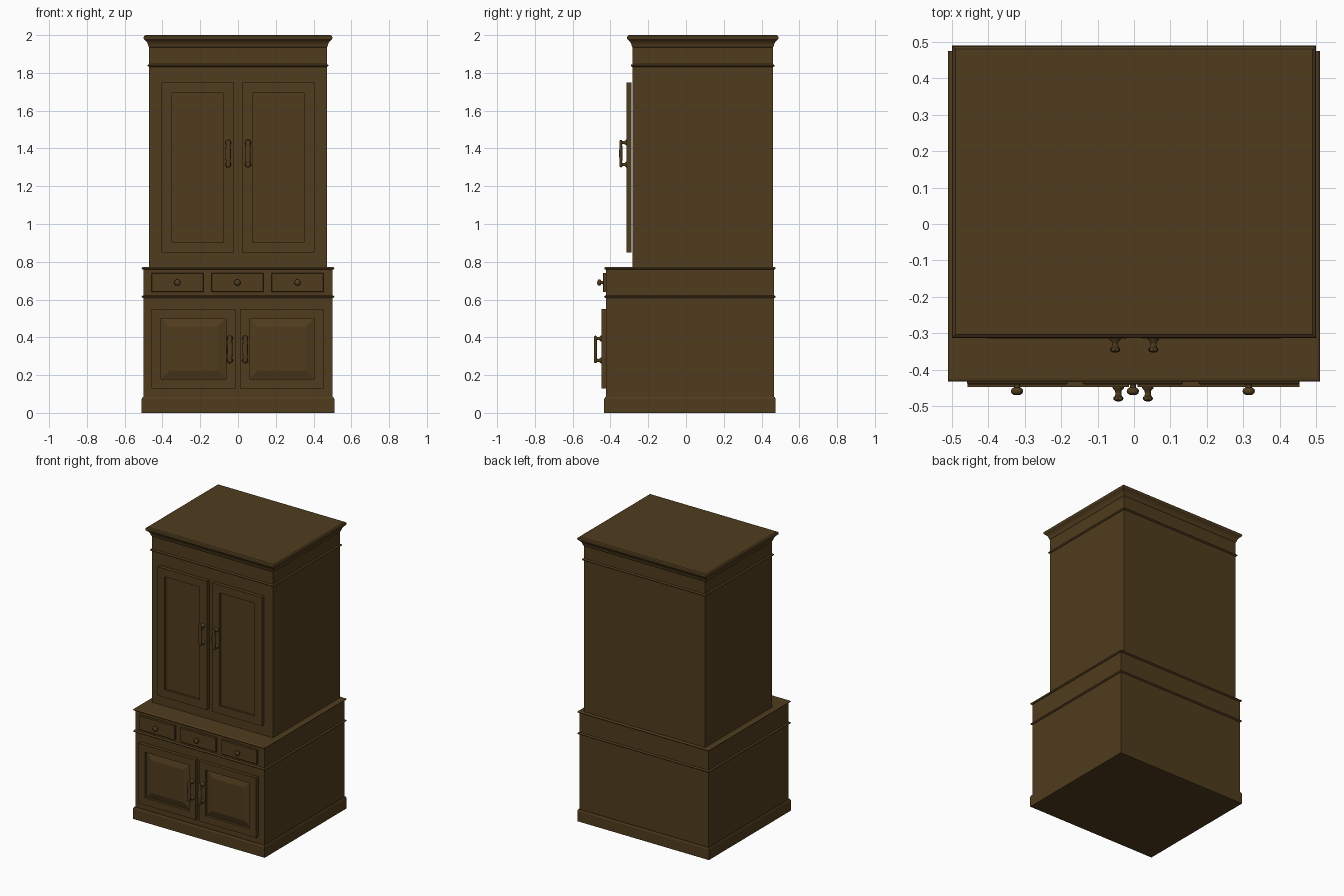
import bpy, bmesh, math
from mathutils import Matrix, Vector

if "Cube" in bpy.data.objects:
    bpy.data.objects.remove(bpy.data.objects["Cube"])

wood = bpy.data.materials.new("dark_wood")
wood.diffuse_color = (0.08, 0.045, 0.013, 1)
wood.use_nodes = True
wood.node_tree.nodes["Principled BSDF"].inputs["Base Color"].default_value = wood.diffuse_color


def finish(bm, name, smooth=False):
    bmesh.ops.recalc_face_normals(bm, faces=bm.faces)
    me = bpy.data.meshes.new(name)
    bm.to_mesh(me)
    bm.free()
    ob = bpy.data.objects.new(name, me)
    bpy.context.collection.objects.link(ob)
    me.materials.append(wood)
    if smooth:
        bpy.context.view_layer.objects.active = ob
        ob.select_set(True)
        bpy.ops.object.shade_smooth_by_angle(angle=math.radians(40))
        ob.select_set(False)
    return ob


def loft(bm, rings):
    rows = [[bm.verts.new(p) for p in r] for r in rings]
    n = len(rows[0])
    for a, b in zip(rows, rows[1:]):
        for i in range(n):
            j = (i + 1) % n
            bm.faces.new((a[i], a[j], b[j], b[i]))
    bm.faces.new(rows[0])
    bm.faces.new(rows[-1])


def carcass(name, hx, y0, y1, profile):
    """Rectangular plan swept up through (outward offset, z) pairs."""
    bm = bmesh.new()
    loft(bm, [[(-hx - o, y0 - o, z), (hx + o, y0 - o, z),
               (hx + o, y1 + o, z), (-hx - o, y1 + o, z)] for o, z in profile])
    return finish(bm, name)


def front_panel(name, x0, x1, z0, z1, yb, steps):
    """Board facing -y: steps are (inset, y) rings from back edge to centre."""
    bm = bmesh.new()
    loft(bm, [[(x0 + i, y, z0 + i), (x1 - i, y, z0 + i),
               (x1 - i, y, z1 - i), (x0 + i, y, z1 - i)] for i, y in [(0, yb)] + steps])
    return finish(bm, name)


def lathe(bm, profile, origin, axis, squash=1.0, n=16):
    """Turned shape: profile of (radius, distance along axis)."""
    rot = Vector((0, 0, 1)).rotation_difference(Vector(axis)).to_matrix()
    rings = []
    for r, d in profile:
        rings.append([Vector(origin) + rot @ Vector((r * math.cos(t), squash * r * math.sin(t), d))
                      for t in (2 * math.pi * k / n for k in range(n))])
    loft(bm, rings)


def bead(z, h, out):
    return [(out * math.sin(math.pi * k / 6), z + h * (1 - math.cos(math.pi * k / 6)) / 2)
            for k in range(7)]


# Carcass
carcass("plinth", 0.50, -0.423, 0.465, [(0.01, 0), (0.01, 0.073), (0.005, 0.083), (0, 0.083)])
carcass("base_cabinet", 0.50, -0.423, 0.465, [(0, 0.07), (0, 0.77)])
carcass("waist_moulding", 0.50, -0.423, 0.465, bead(0.608, 0.014, 0.01))
carcass("ledge_moulding", 0.50, -0.423, 0.465, bead(0.758, 0.014, 0.01))
carcass("upper_cabinet", 0.47, -0.283, 0.46, [(0, 0.765), (0, 1.96)])
carcass("frieze_moulding", 0.47, -0.283, 0.46, bead(1.832, 0.014, 0.009))
carcass("cornice", 0.47, -0.283, 0.46,
        [(0, 1.935), (0.004, 1.94), (0.006, 1.95), (0.011, 1.961), (0.02, 1.972),
         (0.023, 1.974), (0.028, 1.979), (0.03, 1.987), (0.028, 1.994), (0.02, 2.0)])

# Upper doors with flat recessed panels
for side, x0, x1 in (("left", -0.405, -0.021), ("right", 0.021, 0.405)):
    front_panel("upper_door_" + side, x0, x1, 0.848, 1.75, -0.288,
                [(0, -0.314), (0.056, -0.314), (0.056, -0.300)])

# Lower doors with raised and fielded panels
for side, x0, x1 in (("left", -0.457, -0.014), ("right", 0.010, 0.454)):
    front_panel("lower_door_" + side, x0, x1, 0.13, 0.55, -0.42,
                [(0, -0.448), (0.05, -0.448), (0.05, -0.430), (0.095, -0.444)])

# Drawers with turned knobs
knob = [(0.010, 0), (0.008, 0.005), (0.009, 0.010), (0.015, 0.014),
        (0.017, 0.020), (0.015, 0.026), (0.009, 0.030), (0.003, 0.031)]
for k in (-1, 0, 1):
    cx = k * 0.318 - 0.003
    front_panel(f"drawer_front_{k + 2}", cx - 0.138, cx + 0.138, 0.64, 0.741, -0.42,
                [(0, -0.437), (0.003, -0.440)])
    bm = bmesh.new()
    lathe(bm, knob, (cx, -0.439, 0.69), (0, -1, 0))
    finish(bm, f"drawer_knob_{k + 2}", True)

# Door pulls: two turned posts and a swelling grip bar
post = [(0.016, 0), (0.015, 0.004), (0.009, 0.010), (0.008, 0.018), (0.010, 0.026), (0.013, 0.032)]
grip = [(0.004, -0.073), (0.011, -0.069), (0.013, -0.060), (0.012, -0.045), (0.014, -0.02),
        (0.014, 0.02), (0.012, 0.045), (0.013, 0.060), (0.011, 0.069), (0.004, 0.073)]
for name, x, y, z in (("upper_left", -0.052, -0.314, 1.373), ("upper_right", 0.053, -0.314, 1.373),
                      ("lower_left", -0.043, -0.448, 0.336), ("lower_right", 0.038, -0.448, 0.336)):
    bm = bmesh.new()
    for s in (-1, 1):
        lathe(bm, post, (x, y, z + s * 0.058), (0, -1, 0))
    lathe(bm, grip, (x, y - 0.031, z), (0, 0, 1), squash=0.6)
    finish(bm, "door_pull_" + name, True)
